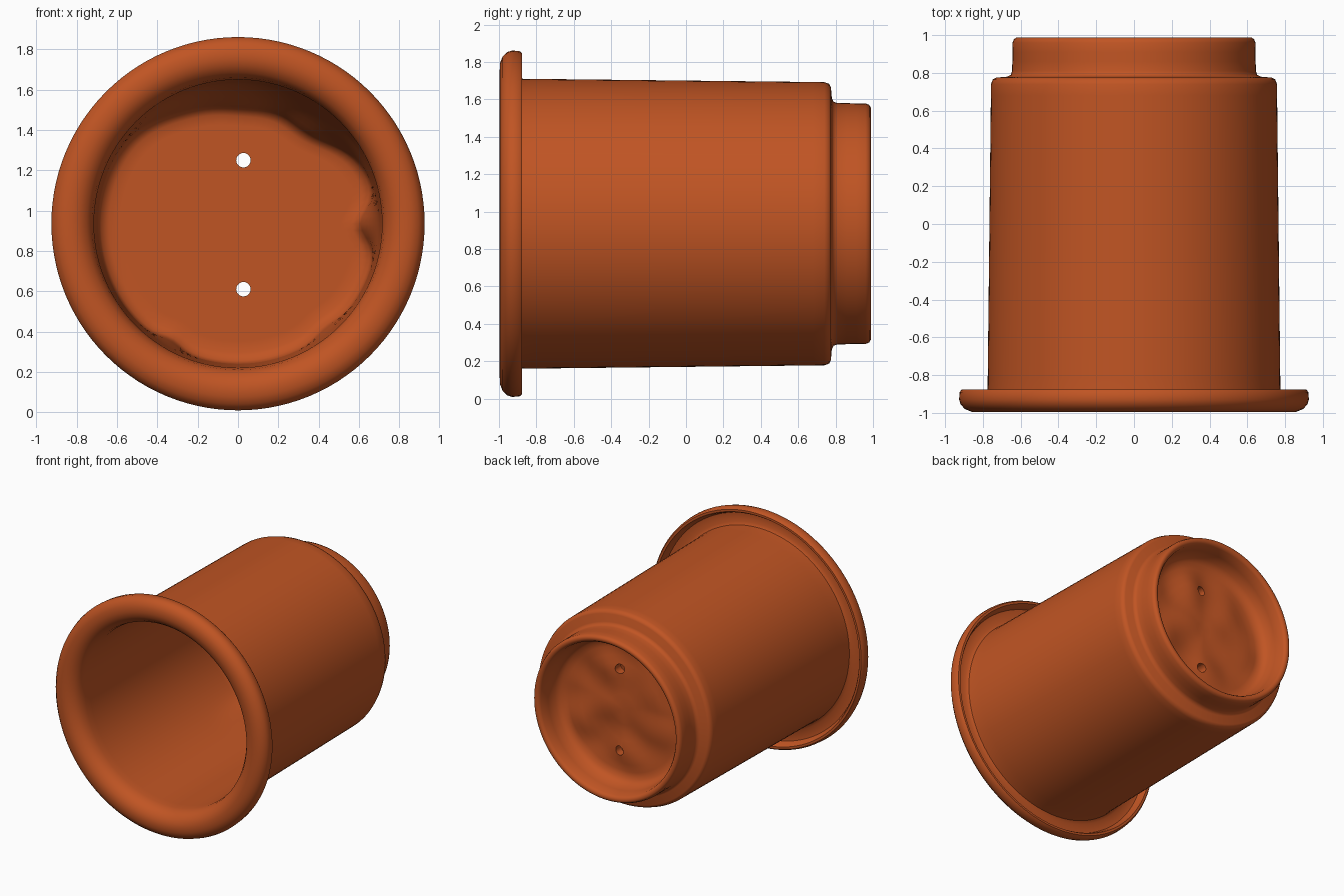
import bpy, bmesh, math
from mathutils import Vector, noise

cube = bpy.data.objects.get("Cube")
if cube:
    bpy.data.objects.remove(cube)

AXIS_Z = 0.935
SEGMENTS = 112

clay = bpy.data.materials.new("terracotta_orange")
clay.use_nodes = True
colour = (0.53, 0.09, 0.017, 1)
clay.diffuse_color = colour
bsdf = clay.node_tree.nodes["Principled BSDF"]
bsdf.inputs["Base Color"].default_value = colour
bsdf.inputs["Roughness"].default_value = 0.7


def subdivide(points, step=0.06):
    """Split long profile edges so dents have faces to bend."""
    out = [points[0]]
    for (r0, y0), (r1, y1) in zip(points, points[1:]):
        n = max(1, round(math.hypot(r1 - r0, y1 - y0) / step))
        out += [(r0 + (r1 - r0) * i / n, y0 + (y1 - y0) * i / n)
                for i in range(1, n + 1)]
    return out


def lathe(bm, points, place):
    """Turn a profile, closed on the axis at both ends, around the y axis."""
    rings = []
    for r, y in points:
        if r < 0.001:
            rings.append([bm.verts.new((0, y, AXIS_Z))])
        else:
            rings.append([bm.verts.new(place(r, y, math.tau * i / SEGMENTS))
                          for i in range(SEGMENTS)])
    for a, b in zip(rings, rings[1:]):
        for i in range(SEGMENTS):
            j = (i + 1) % SEGMENTS
            quad = [a[i % len(a)], a[j % len(a)], b[j % len(b)], b[i % len(b)]]
            bm.faces.new(list(dict.fromkeys(quad)))


def polar(r, y, angle):
    return Vector((r * math.cos(angle), y, AXIS_Z + r * math.sin(angle)))


# Inside: floor, wall and mouth
inside = subdivide([(0, 0.72), (0.64, 0.72), (0.68, 0.70), (0.695, 0.66),
                    (0.715, -0.88), (0.725, -0.93)])
# Rolled rim with a groove behind its lip
rim = [(0.75, -0.965), (0.785, -0.988), (0.82, -0.996), (0.86, -0.994),
       (0.895, -0.98), (0.918, -0.955), (0.926, -0.93), (0.923, -0.89),
       (0.912, -0.876), (0.895, -0.876), (0.885, -0.89), (0.87, -0.93),
       (0.80, -0.935), (0.778, -0.92)]
# Outer wall, shoulder, foot ring and recessed underside
outside = subdivide([(0.775, -0.87), (0.757, 0.74), (0.748, 0.765),
                     (0.73, 0.775), (0.67, 0.78), (0.652, 0.79),
                     (0.645, 0.81), (0.643, 0.96), (0.635, 0.98),
                     (0.62, 0.988), (0.60, 0.982), (0.588, 0.965),
                     (0.565, 0.82), (0.53, 0.785), (0.48, 0.78), (0, 0.78)])

# Dents that push the inner wall inward near the floor: angle, spread, depth
DENTS = [(88, 24, 0.15), (52, 20, 0.16), (118, 18, 0.06),
         (0, 9, 0.12), (240, 7, 0.04), (310, 8, 0.03)]


def place_inside(r, y, angle):
    depth = 0
    for centre, spread, amount in DENTS:
        off = (math.degrees(angle) - centre + 180) % 360 - 180
        depth += amount * math.exp(-(off / spread) ** 2)
    blend = min(1, max(0, (y - 0.2) / 0.45)) ** 2
    return polar(r * (1 - 1.05 * depth * blend), y, angle)


def place_outside(r, y, angle):
    p = polar(r, y, angle)
    if r < 0.53 and y > 0.7:
        fade = min(1, (0.53 - r) / 0.12) * min(1, r / 0.1)
        p.y += 0.035 * fade * noise.noise(p * 4)
    return p


def place(r, y, angle):
    return (place_inside if (r, y) in inside_set else place_outside)(r, y, angle)


inside_set = set(inside)
bm = bmesh.new()
lathe(bm, inside + rim + outside, place)
bmesh.ops.recalc_face_normals(bm, faces=bm.faces)
mesh = bpy.data.meshes.new("flower_pot")
bm.to_mesh(mesh)
bm.free()
mesh.materials.append(clay)
pot = bpy.data.objects.new("flower_pot", mesh)
bpy.context.collection.objects.link(pot)

# Two drain holes through the floor
for z in (1.25, 0.61):
    bpy.ops.mesh.primitive_cylinder_add(
        vertices=20, radius=0.036, depth=0.4,
        location=(0.027, 0.75, z), rotation=(math.pi / 2, 0, 0))
    cutter = bpy.context.object
    cutter.name = "drain_hole_cutter"
    cutter.hide_render = True
    cutter.data.materials.append(clay)
    bpy.context.view_layer.objects.active = pot
    cut = pot.modifiers.new("drain_hole", "BOOLEAN")
    cut.operation = "DIFFERENCE"
    cut.solver = "EXACT"
    cut.object = cutter
    bpy.ops.object.modifier_apply(modifier=cut.name)
    bpy.data.objects.remove(cutter)

# Smooth shading with crisp hole edges
bpy.ops.object.select_all(action="DESELECT")
pot.select_set(True)
bpy.context.view_layer.objects.active = pot
bpy.ops.object.shade_smooth_by_angle(angle=math.radians(50))
